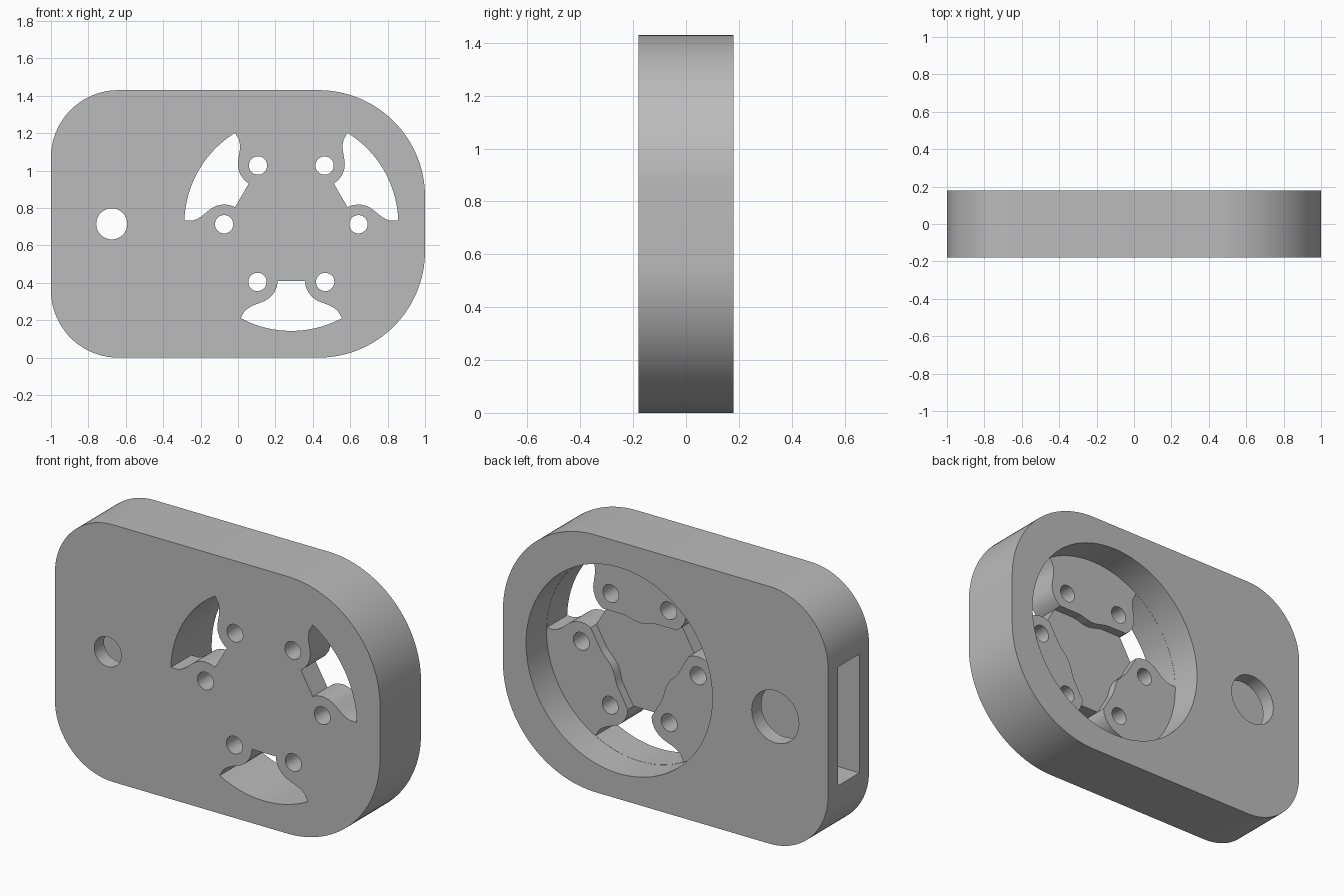
import bpy, math
from math import sin, cos, pi, radians
from mathutils import Matrix, Vector

old = bpy.data.objects.get("Cube")
if old:
    bpy.data.objects.remove(old, do_unlink=True)

HALF = 0.18                    # half thickness of the plate
HEIGHT = 1.43
HUB = Vector((0.285, 0.715))   # centre of the round pocket
POCKET_R = 0.573
PAD_Y, FLOOR_Y = 0.0, -0.05    # levels inside the pocket


def arc(cx, cz, r, a0, a1, n):
    """Points on an arc in the x-z plane, angles in degrees."""
    angles = [radians(a0 + (a1 - a0) * i / n) for i in range(n + 1)]
    return [(cx + r * cos(a), cz + r * sin(a)) for a in angles]


def circle(cx, cz, r, n=48):
    return arc(cx, cz, r, 0, 360, n)[:-1]


def prism(name, points, y0, y1):
    """Extrude an x-z outline from y0 to y1."""
    n = len(points)
    verts = [(x, y, z) for y in (y0, y1) for x, z in points]
    faces = [tuple(range(n)), tuple(range(2 * n - 1, n - 1, -1))]
    faces += [(i, i + n, (i + 1) % n + n, (i + 1) % n) for i in range(n)]
    mesh = bpy.data.meshes.new(name)
    mesh.from_pydata(verts, [], faces)
    obj = bpy.data.objects.new(name, mesh)
    bpy.context.collection.objects.link(obj)
    return obj


def around_hub(points, degrees):
    """Turn hub-relative points and move them to the hub."""
    turn = Matrix.Rotation(radians(degrees), 2)
    return [tuple(turn @ Vector(p) + HUB) for p in points]


# Plate outline: tight corners at -x, wide corners at +x
S, W = 0.36, 0.57
outline = (arc(-1 + S, S, S, 180, 270, 24) + arc(1 - W, W, W, 270, 360, 32)
           + arc(1 - W, HEIGHT - W, W, 0, 90, 32)
           + arc(-1 + S, HEIGHT - S, S, 90, 180, 24))
plate = prism("mounting_plate", outline, -HALF, HALF)

cutters = [prism("pocket_cutter", circle(*HUB, POCKET_R, 96), PAD_Y, 0.3)]

# Centre recess with a gently wavy edge along each pad
edge = []
for i in range(25):
    x = 0.24 - 0.48 * i / 24
    bulge = 0.01 * (1 + cos(pi * x / 0.11)) if abs(x) < 0.11 else 0
    edge.append((x, 0.216 - bulge))
recess = [p for k in range(3) for p in around_hub(edge, 120 * k)]
cutters.append(prism("recess_cutter", recess, FLOOR_Y, 0.05))

# Three vent windows between the pads
side = [(-0.25, -0.467), (-0.23, -0.45), (-0.205, -0.436), (-0.165, -0.421),
        (-0.138, -0.41), (-0.115, -0.394), (-0.092, -0.368), (-0.077, -0.335),
        (-0.073, -0.305)]
window = arc(0, 0, POCKET_R - 0.001, 298.3, 241.7, 28) + side
window += [(-x, z) for x, z in reversed(side)]
for k in range(3):
    cutters.append(prism("window_cutter", around_hub(window, 120 * k), -0.3, 0.05))

# Screw holes, two per pad
for k in range(3):
    for sx in (-1, 1):
        (cx, cz), = around_hub([(sx * 0.178, 0.312)], 120 * k)
        cutters.append(prism("screw_cutter", circle(cx, cz, 0.049, 32), -0.3, 0.05))

# Side slot, with a small hole in front and a large one behind
slot = [(-1.1, 0.385), (-0.35, 0.385), (-0.35, 1.045), (-1.1, 1.045)]
cutters.append(prism("slot_cutter", slot, -0.095, 0.095))
cutters.append(prism("front_hole_cutter", circle(-0.675, 0.715, 0.083), -0.3, 0))
cutters.append(prism("back_hole_cutter", circle(-0.675, 0.715, 0.145), 0, 0.3))

# Consistent outward normals, then cut
for obj in [plate] + cutters:
    bpy.ops.object.select_all(action='DESELECT')
    bpy.context.view_layer.objects.active = obj
    obj.select_set(True)
    bpy.ops.object.mode_set(mode='EDIT')
    bpy.ops.mesh.select_all(action='SELECT')
    bpy.ops.mesh.normals_make_consistent(inside=False)
    bpy.ops.object.mode_set(mode='OBJECT')

bpy.ops.object.select_all(action='DESELECT')
bpy.context.view_layer.objects.active = plate
plate.select_set(True)
for cutter in cutters:
    mod = plate.modifiers.new("cut", 'BOOLEAN')
    mod.operation, mod.solver, mod.object = 'DIFFERENCE', 'EXACT', cutter
    bpy.ops.object.modifier_apply(modifier=mod.name)
for cutter in cutters:
    bpy.data.objects.remove(cutter, do_unlink=True)

# Single grey material
grey = bpy.data.materials.new("plain_grey")
grey.use_nodes = True
colour = (0.5, 0.5, 0.5, 1)
grey.diffuse_color = colour
grey.node_tree.nodes["Principled BSDF"].inputs["Base Color"].default_value = colour
plate.data.materials.clear()
plate.data.materials.append(grey)
bpy.ops.object.shade_smooth_by_angle(angle=radians(30))
